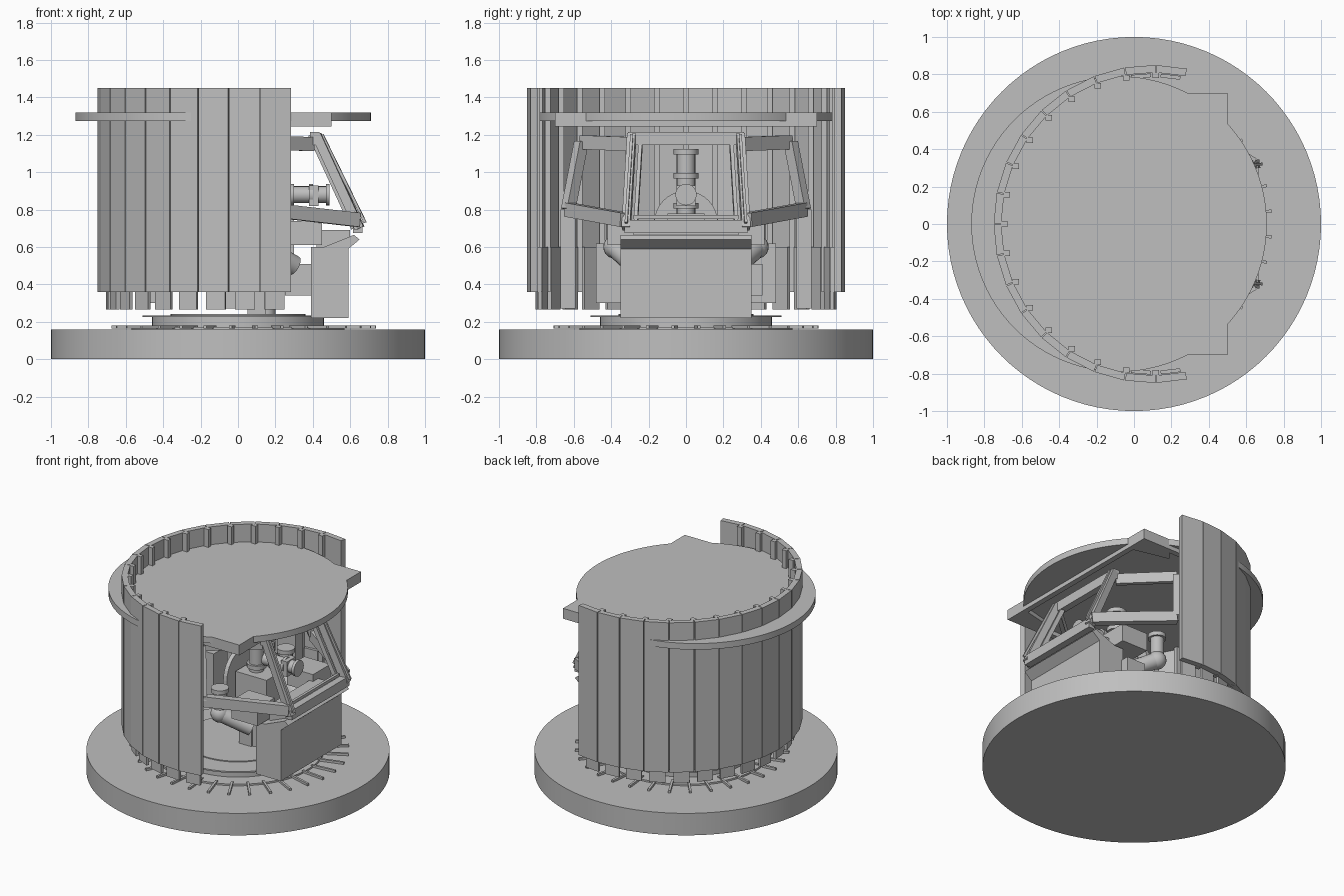
import bpy, bmesh, math
from mathutils import Vector, Matrix

old = bpy.data.objects.get("Cube")
if old:
    bpy.data.objects.remove(old)

grey = bpy.data.materials.new("plain grey")
grey.use_nodes = True
GREY = (0.52, 0.52, 0.52, 1)
grey.diffuse_color = GREY
grey.node_tree.nodes["Principled BSDF"].inputs["Base Color"].default_value = GREY


def finish(name, bm):
    bmesh.ops.recalc_face_normals(bm, faces=bm.faces)
    me = bpy.data.meshes.new(name)
    bm.to_mesh(me)
    bm.free()
    me.materials.append(grey)
    ob = bpy.data.objects.new(name, me)
    bpy.context.collection.objects.link(ob)
    return ob


def smooth(ob):
    bpy.ops.object.select_all(action='DESELECT')
    ob.select_set(True)
    bpy.context.view_layer.objects.active = ob
    bpy.ops.object.shade_smooth_by_angle(angle=math.radians(35))
    return ob


def add_prism(bm, pts, offset):
    """Extrude a closed 3D outline by an offset."""
    face = bm.faces.new([bm.verts.new(p) for p in pts])
    geo = bmesh.ops.extrude_face_region(bm, geom=[face])
    verts = [g for g in geo["geom"] if isinstance(g, bmesh.types.BMVert)]
    bmesh.ops.translate(bm, verts=verts, vec=offset)


def add_box(bm, x, y, z):
    add_prism(bm, [(x[0], y[0], z[0]), (x[1], y[0], z[0]), (x[1], y[1], z[0]), (x[0], y[1], z[0])],
              (0, 0, z[1] - z[0]))


def add_rod(bm, a, b, r, n=20):
    a, b = Vector(a), Vector(b)
    m = Matrix.Translation((a + b) / 2) @ (b - a).to_track_quat('Z', 'Y').to_matrix().to_4x4()
    bmesh.ops.create_cone(bm, cap_ends=True, segments=n, radius1=r, radius2=r, depth=(b - a).length, matrix=m)


def add_bar(bm, a, b, w, h):
    """Rectangular bar between two points; w is the level width."""
    a, b = Vector(a), Vector(b)
    d = (b - a).normalized()
    side = d.cross(Vector((0, 0, 1))).normalized() * w / 2
    up = side.cross(d).normalized() * h / 2
    add_prism(bm, [a + side + up, a - side + up, a - side - up, a + side - up], b - a)


def polar(cx, r, t, z):
    return Vector((cx + r * math.cos(t), r * math.sin(t), z))


def disc(name, r, z0, z1, cx=0, n=96):
    bm = bmesh.new()
    add_rod(bm, (cx, 0, z0), (cx, 0, z1), r, n)
    return smooth(finish(name, bm))


def boxes(name, items):
    bm = bmesh.new()
    for item in items:
        add_box(bm, *item)
    return finish(name, bm)


# Base and raised floor
disc("base_disc", 1.0, 0, 0.16)
disc("floor_drum", 0.46, 0.16, 0.225)
disc("floor_lip", 0.51, 0.225, 0.235)
disc("floor_plate", 0.36, 0.235, 0.242)
disc("lower_ring", 0.57, 0.16, 0.172)

# Radial floor ticks
bm = bmesh.new()
for i in range(32):
    t = math.tau * (i + 0.5) / 32
    add_bar(bm, polar(0.03, 0.53, t, 0.172), polar(0.03, 0.71, t, 0.172), 0.016, 0.016)
finish("floor_ticks", bm)

# Curved wall: outer panels, hanging tabs and inner ribs
CX, STEP = 0.1, math.radians(11.4)
panels, tabs, ribs = bmesh.new(), bmesh.new(), bmesh.new()
for i in range(-9, 10):
    t = math.pi + i * STEP
    if i < 9:
        for bm, inset, r0, r1, z0, z1 in ((panels, 0.003, 0.81, 0.85, 0.36, 1.45),
                                          (tabs, 0.033, 0.785, 0.805, 0.265, 0.6)):
            a, b = t + inset, t + STEP - inset
            add_prism(bm, [polar(CX, r0, a, z0), polar(CX, r1, a, z0),
                           polar(CX, r1, b, z0), polar(CX, r0, b, z0)], (0, 0, z1 - z0))
    if abs(i) < 9:
        add_bar(ribs, polar(CX, 0.795, t, 0.36), polar(CX, 0.795, t, 0.36) + Vector((0, 0.0001, 1.09)), 0.035, 0.03)
finish("wall_panels", panels)
finish("wall_tabs", tabs)
finish("wall_ribs", ribs)

# Roof disc with two square corners and a frame beneath
disc("roof_disc", 0.79, 1.275, 1.32, cx=-0.08)
bm = bmesh.new()
for s in (1, -1):
    add_prism(bm, [(0.2, 0.6 * s, 1.245), (0.28, 0.7 * s, 1.245), (0.5, 0.7 * s, 1.245), (0.5, 0.53 * s, 1.245)],
              (0, 0, 0.075))
finish("roof_corners", bm)
boxes("roof_frame", [((0.46, 0.5), (-0.7, 0.7), (1.245, 1.29)),
                     ((0.0, 0.5), (0.66, 0.7), (1.245, 1.29)),
                     ((0.0, 0.5), (-0.7, -0.66), (1.245, 1.29))])

# Console under the window
bm = bmesh.new()
side = [(0.39, 0.22), (0.59, 0.22), (0.59, 0.59), (0.65, 0.64), (0.62, 0.665), (0.46, 0.60), (0.39, 0.60)]
add_prism(bm, [(x, -0.35, z) for x, z in side], (0, 0.7, 0))
finish("console", bm)
boxes("console_shelves", [((0.24, 0.45), (s - 0.1, s + 0.1), (0.61, 0.74)) for s in (-0.32, 0.32)]
      + [((0.42, 0.6), (-0.28, 0.28), (0.6, 0.69))])
boxes("side_box", [((0.25, 0.4), (0.34, 0.41), (0.34, 0.51))])

# Window frame
frame, trim = bmesh.new(), bmesh.new()
add_bar(frame, (0.41, -0.31, 1.18), (0.41, 0.31, 1.18), 0.05, 0.07)
add_bar(frame, (0.64, -0.33, 0.71), (0.64, 0.33, 0.71), 0.05, 0.07)
for s in (1, -1):
    top, low = Vector((0.42, 0.29 * s, 1.2)), Vector((0.65, 0.32 * s, 0.7))
    side_top, side_low = Vector((0.1, 0.56 * s, 1.16)), Vector((0.16, 0.63 * s, 0.8))
    add_bar(frame, top, low, 0.045, 0.05)
    add_bar(frame, (0.4, 0.29 * s, 1.15), side_top, 0.03, 0.075)
    add_bar(frame, (0.64, 0.33 * s, 0.745), side_low, 0.05, 0.075)
    add_bar(frame, side_top, side_low, 0.05, 0.06)
    inward = Vector((-0.03, -0.05 * s, 0))
    add_bar(trim, top + inward, low + inward, 0.02, 0.03)
    add_bar(trim, top + Vector((0.03, 0, 0)), low + Vector((0.03, 0, 0.03)), 0.015, 0.015)
add_bar(trim, (0.61, -0.28, 0.76), (0.61, 0.28, 0.76), 0.02, 0.02)
finish("window_frame", frame)
finish("window_trim", trim)

# Central upright tube with collars, and its mount
bm = bmesh.new()
add_rod(bm, (0.15, 0, 0.235), (0.15, 0, 1.1), 0.05)
for z in (0.82, 0.98, 1.11):
    add_rod(bm, (0.15, 0, z - 0.015), (0.15, 0, z + 0.015), 0.066)
add_rod(bm, (0.22, 0, 0.88), (0.48, 0, 0.88), 0.045)
for x in (0.28, 0.38, 0.47):
    add_rod(bm, (x, 0, 0.88), (x + 0.02, 0, 0.88), 0.057)
smooth(finish("central_tube", bm))
boxes("tube_mount", [((0.05, 0.3), (-0.1, 0.1), (0.55, 0.78)), ((0.38, 0.43), (-0.05, 0.05), (0.82, 0.93))])

# Round-backed seat
bm = bmesh.new()
arch = [(0.0, 0.17 * math.cos(math.pi * k / 16), 0.73 + 0.17 * math.sin(math.pi * k / 16)) for k in range(17)]
add_prism(bm, [(0, 0.17, 0.5)] + arch + [(0, -0.17, 0.5)], (0.03, 0, 0))
add_box(bm, (0, 0.22), (-0.17, 0.17), (0.45, 0.52))
add_box(bm, (0.05, 0.15), (-0.06, 0.06), (0.235, 0.45))
finish("seat", bm)

# Elbow pipes on each side
bm = bmesh.new()
for s in (1, -1):
    top, bend, end = (0.12, 0.38 * s, 0.76), (0.12, 0.38 * s, 0.6), (0.3, 0.27 * s, 0.5)
    add_rod(bm, top, bend, 0.045)
    add_rod(bm, bend, end, 0.055)
    bmesh.ops.create_uvsphere(bm, u_segments=20, v_segments=12, radius=0.062, matrix=Matrix.Translation(bend))
    add_rod(bm, top, (top[0], top[1], 0.79), 0.06)
smooth(finish("elbow_pipes", bm))

# Equipment cabinets along the inside of the wall
boxes("cabinets", [((-0.1, 0.05), (s - 0.04, s + 0.04), (0.27, 0.8)) for s in (-0.63, 0.63)]
      + [((-0.5, -0.42), (s - 0.08, s + 0.08), (0.3, 0.62)) for s in (-0.4, 0.4)])
